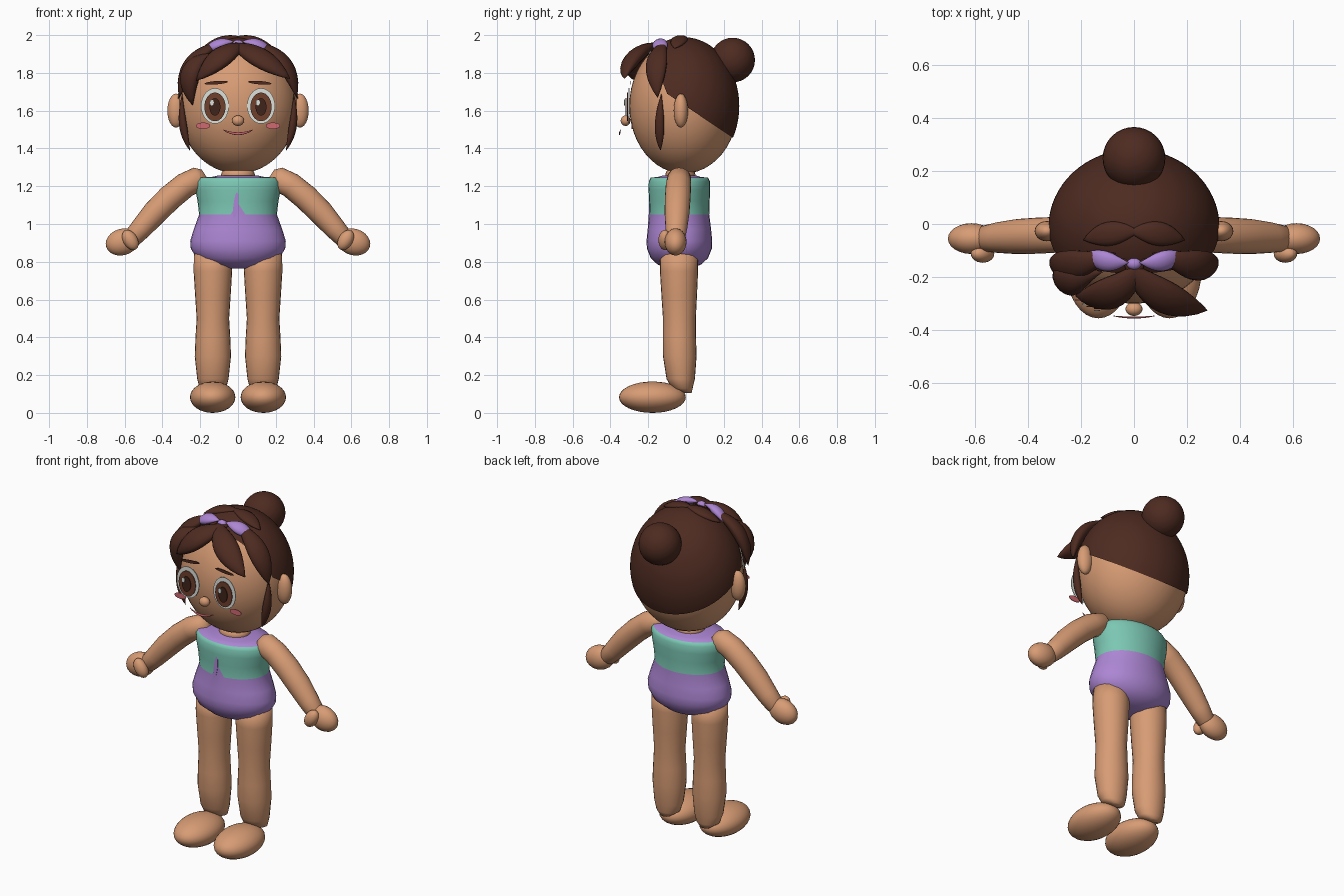
import bpy, bmesh, math
from mathutils import Vector as V

if "Cube" in bpy.data.objects:
    bpy.data.objects.remove(bpy.data.objects["Cube"])

def mat(name, r, g, b):
    m = bpy.data.materials.new(name)
    m.diffuse_color = (r, g, b, 1)
    m.use_nodes = True
    m.node_tree.nodes["Principled BSDF"].inputs["Base Color"].default_value = m.diffuse_color
    return m

SKIN = mat("skin", .68, .33, .175)
HAIR = mat("dark_brown", .075, .024, .015)
TEAL = mat("teal", .2, .57, .45)
PURPLE = mat("purple", .42, .24, .66)
WHITE = mat("off_white", .72, .76, .72)
IRIS = mat("iris_brown", .16, .05, .025)
PUPIL = mat("pupil_brown", .05, .017, .01)
PINK = mat("pink", .62, .14, .16)

def finish(name, bm, *mats):
    bmesh.ops.recalc_face_normals(bm, faces=bm.faces)
    for f in bm.faces:
        f.smooth = True
    me = bpy.data.meshes.new(name)
    bm.to_mesh(me)
    bm.free()
    for m in mats:
        me.materials.append(m)
    ob = bpy.data.objects.new(name, me)
    bpy.context.collection.objects.link(ob)
    return ob

def ball_mesh(c, r, seg=32, tilt=0):
    """Ellipsoid, tilted about the y axis."""
    bm = bmesh.new()
    bmesh.ops.create_uvsphere(bm, u_segments=seg, v_segments=seg // 2, radius=1)
    ca, sa = math.cos(tilt), math.sin(tilt)
    for v in bm.verts:
        x, y, z = (v.co[i] * r[i] for i in range(3))
        v.co = V(c) + V((x * ca + z * sa, y, z * ca - x * sa))
    return bm

def ball(name, c, r, m, seg=32, tilt=0):
    return finish(name, ball_mesh(c, r, seg, tilt), m)

def loft(rings, n=24):
    """Skin rings given as (centre, half axis a, half axis b)."""
    bm = bmesh.new()
    rows = []
    for c, a, b in rings:
        rows.append([bm.verts.new(V(c) + V(a) * math.cos(t) + V(b) * math.sin(t))
                     for t in (2 * math.pi * i / n for i in range(n))])
    for r0, r1 in zip(rows, rows[1:]):
        for i in range(n):
            j = (i + 1) % n
            bm.faces.new((r0[i], r0[j], r1[j], r1[i]))
    bm.faces.new(rows[0])
    bm.faces.new(rows[-1])
    return bm

def disc(name, x, y, z, rx, rz, m, tilt=0):
    """Thin oval plate facing the front."""
    ca, sa = math.cos(tilt), math.sin(tilt)
    a, b = (rx * ca, 0, rx * sa), (-rz * sa, 0, rz * ca)
    ob = finish(name, loft([((x, y, z), a, b), ((x, y + .004, z), a, b)], 32), m)
    for p in ob.data.polygons:
        p.use_smooth = False

CENTRE = V((0, -.012, 1.625))

def lock(name, p0, p1, p2, w, t, m=HAIR):
    """Pointed, flattened lock of hair along a curve through p0, p1, p2."""
    p0, p1, p2 = V(p0), V(p1), V(p2)
    ctrl = 2 * p1 - (p0 + p2) / 2
    rings = []
    for i in range(13):
        u = i / 12
        c = p0 * (1 - u) ** 2 + ctrl * 2 * u * (1 - u) + p2 * u * u
        d = ((ctrl - p0) * (1 - u) + (p2 - ctrl) * u).normalized()
        side = d.cross(c - CENTRE).normalized()
        out = side.cross(d).normalized()
        k = max(.03, math.sin(math.pi * u ** 1.15) ** .8 if 0 < u < 1 else 0)
        rings.append((c, side * w * k, out * t * k))
    finish(name, loft(rings, 14), m)

# Head and nose
ball("head", CENTRE, (.314, .288, .358), SKIN, 48)
ball("nose", (0, -.32, 1.547), (.032, .026, .028), SKIN, 20)

# Hair cap: shell trimmed by a nape plane and a hairline plane
bm = ball_mesh(CENTRE, (.322, .294, .364), 64)
for co, no in (((0, -.10, 1.69), (0, .235, .35)), ((0, -.10, 1.69), (0, .21, .08))):
    bmesh.ops.bisect_plane(bm, geom=bm.verts[:] + bm.edges[:] + bm.faces[:],
                           plane_co=co, plane_no=no, clear_inner=True)
finish("hair_cap", bm, HAIR)
ball("hair_bun", (0, .247, 1.868), (.118, .118, .118), HAIR)

# Fringe locks
lock("fringe_right", (-.04, -.13, 1.955), (.1, -.265, 1.89), (.275, -.325, 1.77), .068, .04)
lock("fringe_left", (.04, -.13, 1.955), (-.08, -.255, 1.89), (-.22, -.27, 1.76), .068, .04)
lock("fringe_curl", (-.12, -.18, 1.9), (-.245, -.21, 1.81), (-.24, -.21, 1.63), .065, .045)

for s, tag in ((-1, "left"), (1, "right")):
    # Side and crown locks, sideburns
    lock("side_lock_" + tag, (s * .07, -.11, 1.965), (s * .235, -.155, 1.86), (s * .31, -.15, 1.67), .06, .035)
    lock("crown_lock_" + tag, (s * -.02, -.03, 1.99), (s * .08, -.035, 1.975), (s * .19, -.06, 1.93), .045, .02)
    lock("sideburn_" + tag, (s * .295, -.13, 1.69), (s * .292, -.14, 1.53), (s * .255, -.135, 1.39), .026, .02)
    # Bow loops
    lock("bow_loop_" + tag, (s * .02, -.145, 1.965), (s * .105, -.14, 1.952), (s * .185, -.11, 1.905), .04, .025, PURPLE)
    # Ears
    ball("ear_" + tag, (s * .328, -.027, 1.6), (.046, .038, .09), SKIN, 24)

    # Eyes, brows and cheeks as thin plates
    disc("eye_white_" + tag, s * .122, -.304, 1.625, .074, .094, WHITE)
    disc("iris_" + tag, s * .122, -.312, 1.62, .056, .076, IRIS)
    disc("pupil_" + tag, s * .122, -.32, 1.62, .029, .046, PUPIL)
    disc("eye_glint_" + tag, s * .122 - .017, -.327, 1.643, .011, .015, WHITE)
    disc("brow_" + tag, s * .115, -.295, 1.748, .062, .009, HAIR, -s * .08)
    disc("cheek_" + tag, s * .185, -.288, 1.52, .038, .017, PINK)

    # Arms
    path = [(.175, 1.262, .03), (.205, 1.243, .063), (.28, 1.205, .067), (.36, 1.14, .068),
            (.44, 1.06, .066), (.51, .98, .058), (.56, .925, .05), (.585, .905, .025)]
    rings = []
    for i, (x, z, r) in enumerate(path):
        a, b = path[max(i - 1, 0)], path[min(i + 1, len(path) - 1)]
        d = V((b[0] - a[0], 0, b[1] - a[1])).normalized()
        rings.append(((s * x, -.033 - .025 * i / 7, z), (s * d.z * r, 0, -d.x * r), (0, r, 0)))
    finish("arm_" + tag, loft(rings), SKIN)

    # Hands and thumbs
    ball("hand_" + tag, (s * .612, -.055, .905), (.09, .058, .07), SKIN, 24, s * .3)
    ball("thumb_" + tag, (s * .57, -.112, .915), (.038, .034, .058), SKIN, 20, s * .55)

    # Legs: height, centre y, half width, half depth
    legs = [(.105, .01, .03, .02), (.13, -.02, .07, .055), (.18, -.028, .083, .075),
            (.3, -.033, .096, .089), (.4, -.035, .092, .088), (.5, -.035, .086, .087),
            (.62, -.036, .094, .094), (.75, -.037, .102, .101), (.86, -.037, .1, .1)]
    finish("leg_" + tag, loft([((s * .133, y, z), (rx, 0, 0), (0, ry, 0))
                               for z, y, rx, ry in legs]), SKIN)
    ball("foot_" + tag, (s * .134, -.178, .083), (.12, .177, .083), SKIN)

ball("bow_knot", (0, -.15, 1.955), (.028, .022, .02), PURPLE, 16)

# Smiling mouth
rings = []
for i in range(13):
    u = i / 6 - 1
    k = .0075 * (1 - .7 * u * u)
    rings.append(((u * .078, -.352 + .006 * u * u, 1.478 + .02 * u * u), (0, k * .5, 0), (0, 0, k)))
finish("mouth", loft(rings, 8), PINK)

# Swimsuit torso: height, half width, half depth
prof = [(.765, .06, .06), (.785, .15, .115), (.82, .22, .152), (.87, .25, .172), (.91, .253, .174),
        (.97, .235, .168), (1.05, .206, .158), (1.12, .214, .16), (1.18, .226, .163),
        (1.225, .23, .162), (1.245, .215, .152), (1.25, .135, .11), (1.258, .1, .085)]
bm = loft([((0, -.035, z), (rx, 0, 0), (0, ry, 0)) for z, rx, ry in prof], 32)
for v in bm.verts:
    # Small point of the lower colour at the front
    if abs(v.co.z - 1.05) < .001 and abs(v.co.x) < .01 and v.co.y < -.1:
        v.co.z = 1.11
for f in bm.faces:
    low = min(v.co.z for v in f.verts)
    f.material_index = 1 if 1.04 < low < 1.243 else 0
finish("swimsuit_torso", bm, PURPLE, TEAL)
disc("front_point", -.012, -.197, 1.1, .012, .07, PURPLE, -.12)

# Neck
ball("neck", (0, -.03, 1.26), (.09, .08, .05), SKIN, 20)
